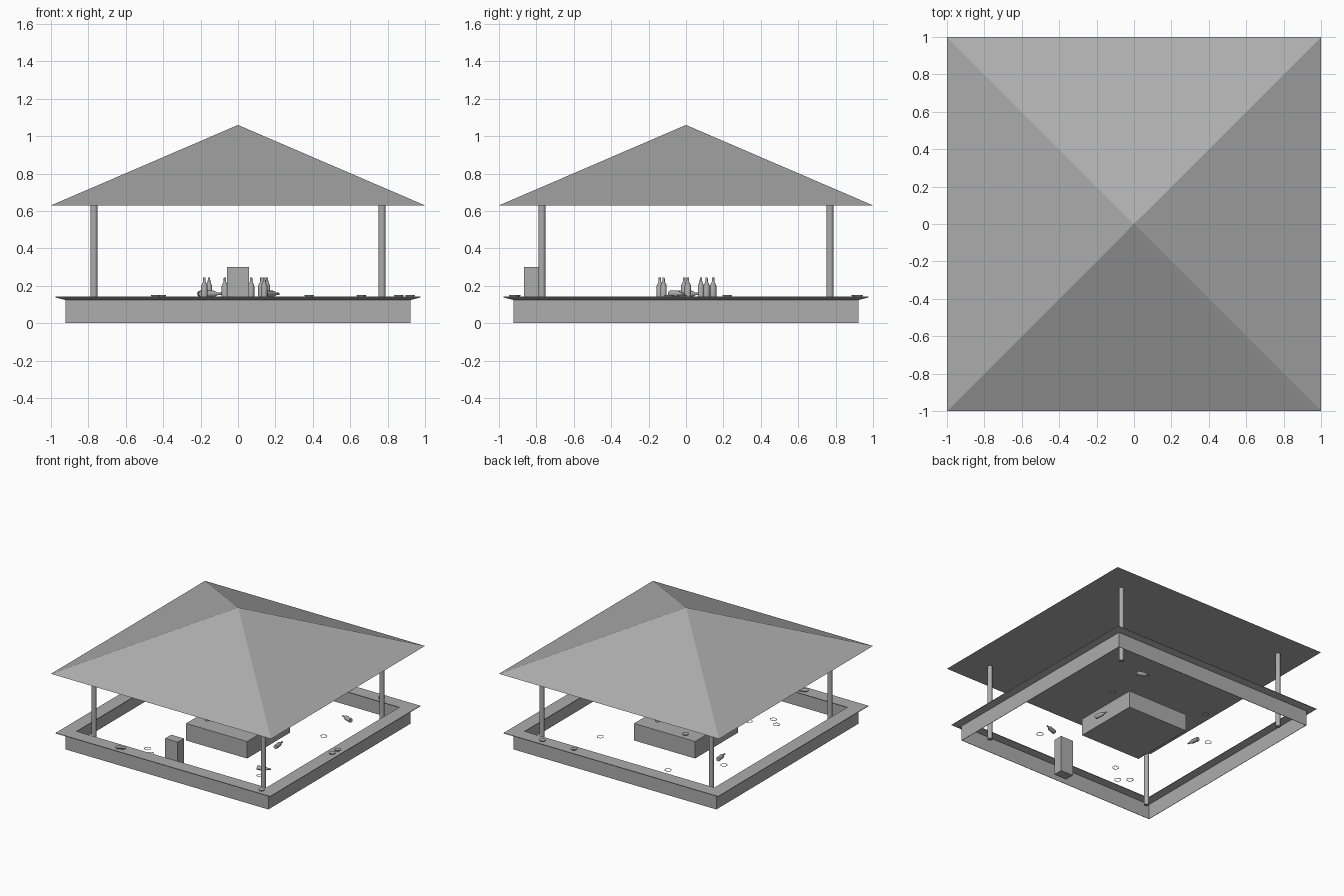
import bpy
import bmesh
import math
from mathutils import Matrix

cube = bpy.data.objects.get("Cube")
if cube:
    bpy.data.objects.remove(cube, do_unlink=True)

SHADE = (0.418, 0.418, 0.418, 1)
grey = bpy.data.materials.new("mid grey")
grey.use_nodes = True
grey.diffuse_color = SHADE
grey.node_tree.nodes["Principled BSDF"].inputs["Base Color"].default_value = SHADE


def finish(bm, name, smooth=False):
    mesh = bpy.data.meshes.new(name)
    bm.to_mesh(mesh)
    bm.free()
    mesh.materials.append(grey)
    obj = bpy.data.objects.new(name, mesh)
    bpy.context.collection.objects.link(obj)
    if smooth:
        bpy.ops.object.select_all(action="DESELECT")
        obj.select_set(True)
        bpy.context.view_layer.objects.active = obj
        bpy.ops.object.shade_smooth_by_angle(angle=math.radians(40))
    return obj


def box(name, centre, size):
    bm = bmesh.new()
    place = Matrix.Translation(centre) @ Matrix.Diagonal((*size, 1))
    bmesh.ops.create_cube(bm, size=1, matrix=place)
    return finish(bm, name)


def square_ring(name, section):
    """Square frame swept from a closed (half width, height) section."""
    bm = bmesh.new()
    corners = ((-1, -1), (1, -1), (1, 1), (-1, 1))
    loops = [[bm.verts.new((half * x, half * y, z)) for x, y in corners]
             for half, z in section]
    for a, b in zip(loops, loops[1:] + loops[:1]):
        for j in range(4):
            k = (j + 1) % 4
            bm.faces.new((a[j], a[k], b[k], b[j]))
    bmesh.ops.recalc_face_normals(bm, faces=bm.faces)
    return finish(bm, name)


def lathe(name, profile, place, sides=12):
    """Spin a (radius, height) profile about its upright axis."""
    bm = bmesh.new()
    verts = [bm.verts.new((r, 0, z)) for r, z in profile]
    edges = [bm.edges.new(pair) for pair in zip(verts, verts[1:])]
    bmesh.ops.spin(bm, geom=verts + edges, cent=(0, 0, 0), axis=(0, 0, 1),
                   angle=math.tau, steps=sides)
    bmesh.ops.remove_doubles(bm, verts=bm.verts, dist=0.0002)
    bmesh.ops.recalc_face_normals(bm, faces=bm.faces)
    bmesh.ops.transform(bm, matrix=place, verts=bm.verts)
    return finish(bm, name, smooth=True)


# Pyramid roof with flat underside
EAVE, PEAK = 0.63, 1.06
bm = bmesh.new()
eaves = [bm.verts.new((x, y, EAVE)) for x, y in ((-1, -1), (1, -1), (1, 1), (-1, 1))]
apex = bm.verts.new((0, 0, PEAK))
bm.faces.new(eaves[::-1])
for i in range(4):
    bm.faces.new((eaves[i], eaves[(i + 1) % 4], apex))
finish(bm, "roof")

# Roof posts
for x in (-1, 1):
    for y in (-1, 1):
        lathe("post", [(0, 0), (0.019, 0), (0.019, EAVE), (0, EAVE)],
              Matrix.Translation((0.77 * x, 0.77 * y, 0)), 16)

# Bar: thin outer wall and a counter top with a sloping underside
TOP = 0.142
square_ring("bar_wall", [(0.922, 0), (0.922, 0.126), (0.919, 0.126), (0.919, 0)])
square_ring("counter_top", [(0.925, 0.125), (0.975, 0.137), (0.975, TOP),
                            (0.863, TOP), (0.863, 0.137), (0.913, 0.125)])

# Cabinet at the front and central block
box("cabinet", (0, -0.825, 0.15), (0.115, 0.08, 0.3))
TABLE = 0.14
box("centre_table", (0, 0, TABLE / 2), (0.555, 0.555, TABLE))

# Bottles
RADIUS = 0.017
bottle_profile = [(0, 0), (RADIUS, 0), (RADIUS, 0.06), (0.007, 0.082),
                  (0.006, 0.105), (0, 0.105)]

standing = [(-0.18, -0.14), (-0.155, 0.08), (-0.07, 0.11), (0.07, -0.01),
            (0.125, 0.01), (0.155, 0.145), (0.14, -0.12)]
for x, y in standing:
    lathe("standing_bottle", bottle_profile, Matrix.Translation((x, y, TABLE)))

# Position of the middle, height of the support, heading in degrees
lying = [(0.50, 0.70, 0, 160), (0.35, 0.03, 0, 97), (0.50, -0.38, 0, 20),
         (-0.44, 0.17, 0, 277), (-0.2, 0.02, TABLE, 97),
         (-0.14, -0.03, TABLE, 10), (0.18, -0.05, TABLE, 45)]
for x, y, z, heading in lying:
    turn = Matrix.Rotation(math.radians(heading), 4, "Z") @ Matrix.Rotation(math.pi / 2, 4, "Y")
    middle = Matrix.Translation((x, y, z + RADIUS))
    lathe("lying_bottle", bottle_profile, middle @ turn @ Matrix.Translation((0, 0, -0.05)))

# Low dishes on the counter and table
dishes = [(-0.44, -0.92), (-0.41, -0.91), (0.66, 0.92), (0.92, -0.09),
          (0.92, -0.02), (0.86, -0.92), (0.38, 0.91), (-0.15, 0.22)]
for x, y in dishes:
    lathe("dish", [(0, 0), (0.022, 0), (0.026, 0.008), (0, 0.006)],
          Matrix.Translation((x, y, TOP)))

# Thin rings on the ground
for x, y in ((0.53, -0.47), (-0.23, -0.49), (-0.36, -0.62), (-0.43, -0.56),
             (-0.52, 0.25), (-0.23, 0.56), (0.52, 0.37)):
    lathe("ground_ring", [(0.023, 0), (0.026, 0), (0.026, 0.003), (0.023, 0.003), (0.023, 0)],
          Matrix.Translation((x, y, 0)), 16)
